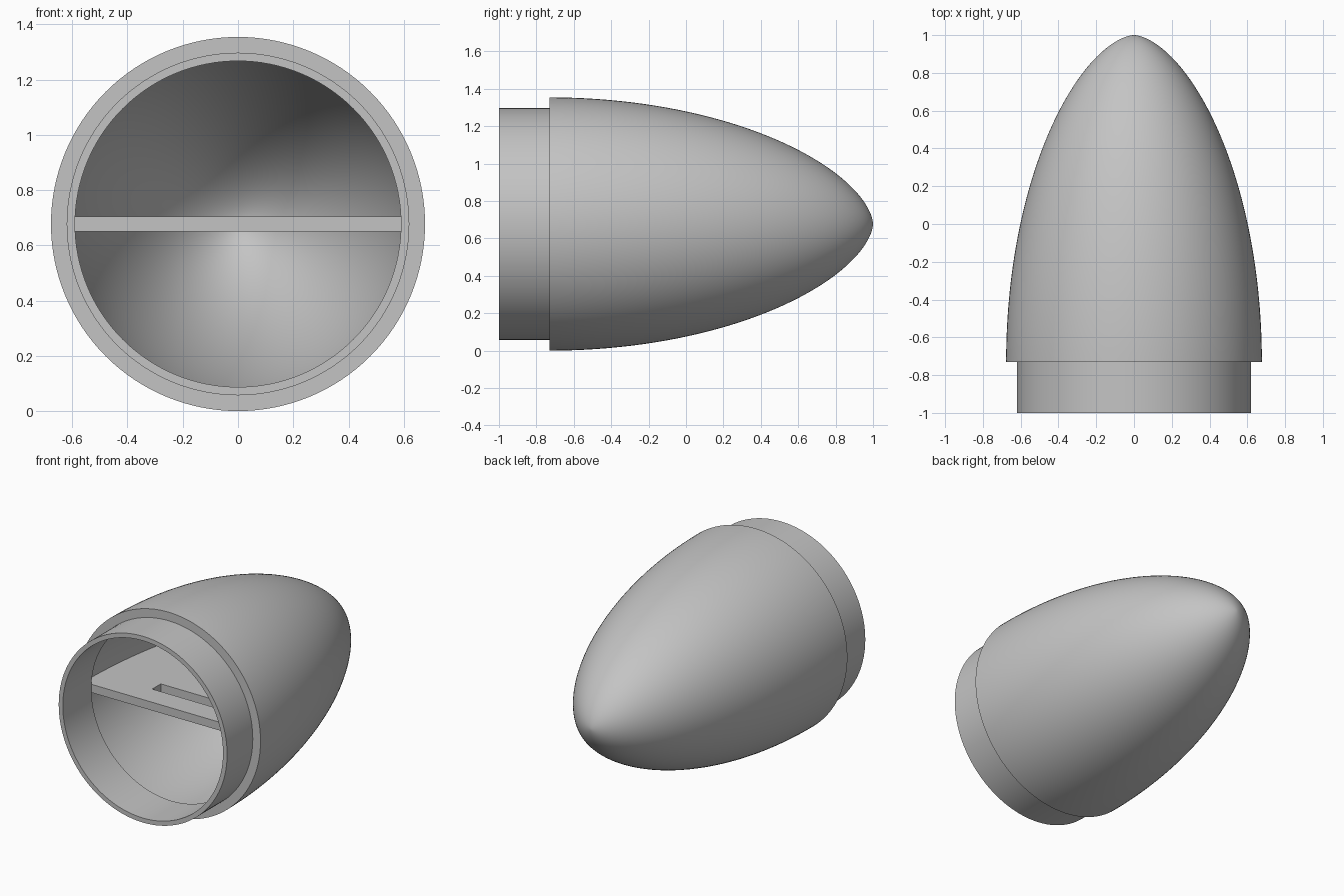
import bpy, bmesh, math
from mathutils import Matrix

cube = bpy.data.objects.get("Cube")
if cube:
    bpy.data.objects.remove(cube)

RADIUS = 0.677      # widest radius, also the height of the axis
BASE = -0.73        # where the nose meets the shoulder
WALL = 0.03         # thickness of shell and shoulder
SHOULDER = 0.62
BORE = SHOULDER - WALL
SEGMENTS, STEPS = 128, 64

grey = bpy.data.materials.new("plain_grey")
grey.use_nodes = True
colour = (0.55, 0.55, 0.55, 1)
grey.diffuse_color = colour
grey.node_tree.nodes["Principled BSDF"].inputs["Base Color"].default_value = colour


def dome(radius, base, tip):
    """Slightly pointed dome profile as (radius, y) points from base to tip."""
    angles = [math.pi / 2 * i / STEPS for i in range(STEPS)]
    points = [(radius * math.cos(a) ** 1.2, base + (tip - base) * math.sin(a)) for a in angles]
    return points + [(0, tip)]


def finish(name, bm):
    bmesh.ops.recalc_face_normals(bm, faces=bm.faces)
    mesh = bpy.data.meshes.new(name)
    bm.to_mesh(mesh)
    bm.free()
    obj = bpy.data.objects.new(name, mesh)
    bpy.context.collection.objects.link(obj)
    mesh.materials.append(grey)
    return obj


def select(obj):
    bpy.ops.object.select_all(action="DESELECT")
    obj.select_set(True)
    bpy.context.view_layer.objects.active = obj


# Hollow shell: outer dome, stepped shoulder, bore and wider cavity in one lathe
outer = dome(RADIUS, BASE, 1)
cavity = dome(RADIUS - WALL, BASE + WALL, 0.965)
profile = outer[::-1] + [(SHOULDER, BASE), (SHOULDER, -1), (BORE, -1),
                         (BORE, BASE + WALL)] + cavity
bm = bmesh.new()
verts = [bm.verts.new((r, y, RADIUS)) for r, y in profile]
edges = [bm.edges.new(pair) for pair in zip(verts, verts[1:])]
bmesh.ops.spin(bm, geom=verts + edges, cent=(0, 0, RADIUS), axis=(0, 1, 0),
               angle=2 * math.pi, steps=SEGMENTS, use_merge=True)
bmesh.ops.remove_doubles(bm, verts=bm.verts, dist=0.0001)
shell = finish("nose_shell", bm)
select(shell)
bpy.ops.object.shade_smooth_by_angle(angle=math.radians(30))

# Flat shelf across the cavity, following its wall
bm = bmesh.new()
half = [(r + 0.004, y) for r, y in cavity[:-1]]
outline = half + [(-r, y) for r, y in half[::-1]]
face = bm.faces.new([bm.verts.new((x, y, 0.65)) for x, y in outline])
top = bmesh.ops.extrude_face_region(bm, geom=[face])["geom"]
bmesh.ops.translate(bm, vec=(0, 0, 0.055),
                    verts=[v for v in top if isinstance(v, bmesh.types.BMVert)])
shelf = finish("inner_shelf", bm)

# Slot through the shelf
bm = bmesh.new()
bmesh.ops.create_cube(bm, size=1, matrix=Matrix.Translation((0, -0.5, RADIUS))
                      @ Matrix.Diagonal((0.5, 0.09, 0.3, 1)))
cutter = finish("slot_cutter", bm)
cutter.hide_render = True
cut = shelf.modifiers.new("slot", "BOOLEAN")
cut.operation, cut.object, cut.solver = "DIFFERENCE", cutter, "EXACT"
select(shelf)
bpy.ops.object.modifier_apply(modifier="slot")
bpy.data.objects.remove(cutter)
